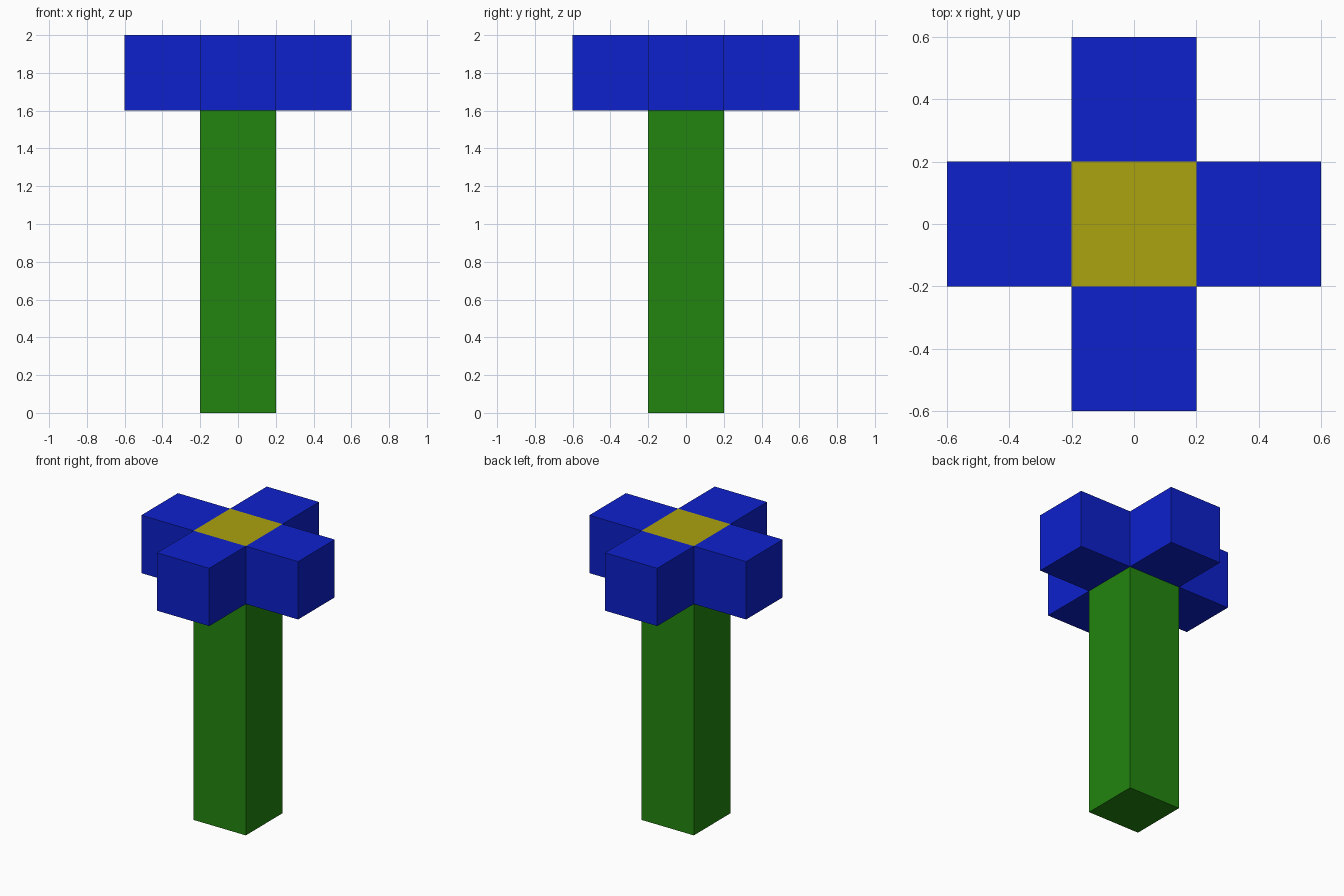
import bpy
from math import cos, sin, pi

if "Cube" in bpy.data.objects:
    bpy.data.objects.remove(bpy.data.objects["Cube"])


def material(name, rgb):
    m = bpy.data.materials.new(name)
    m.diffuse_color = (*rgb, 1.0)
    m.use_nodes = True
    m.node_tree.nodes["Principled BSDF"].inputs["Base Color"].default_value = m.diffuse_color
    return m


green = material("stem green", (0.016, 0.235, 0.005))
blue = material("petal blue", (0.004, 0.015, 0.60))
yellow = material("centre yellow", (0.41, 0.36, 0.005))


def box(name, location, size, mat):
    """Axis-aligned box with its size baked into the mesh."""
    bpy.ops.mesh.primitive_cube_add(size=1, location=location)
    obj = bpy.context.object
    obj.name = name
    obj.scale = size
    bpy.ops.object.transform_apply(location=False, rotation=False, scale=True)
    obj.data.materials.append(mat)
    return obj


W = 0.4  # width of every block

# Stem
box("stem", (0, 0, 0.8), (W, W, 1.6), green)

# Flower centre
box("flower_centre", (0, 0, 1.8), (W, W, W), yellow)

# Four petals around the centre
for i, side in enumerate(("right", "back", "left", "front")):
    a = i * pi / 2
    box(f"petal_{side}", (round(cos(a)) * W, round(sin(a)) * W, 1.8), (W, W, W), blue)
